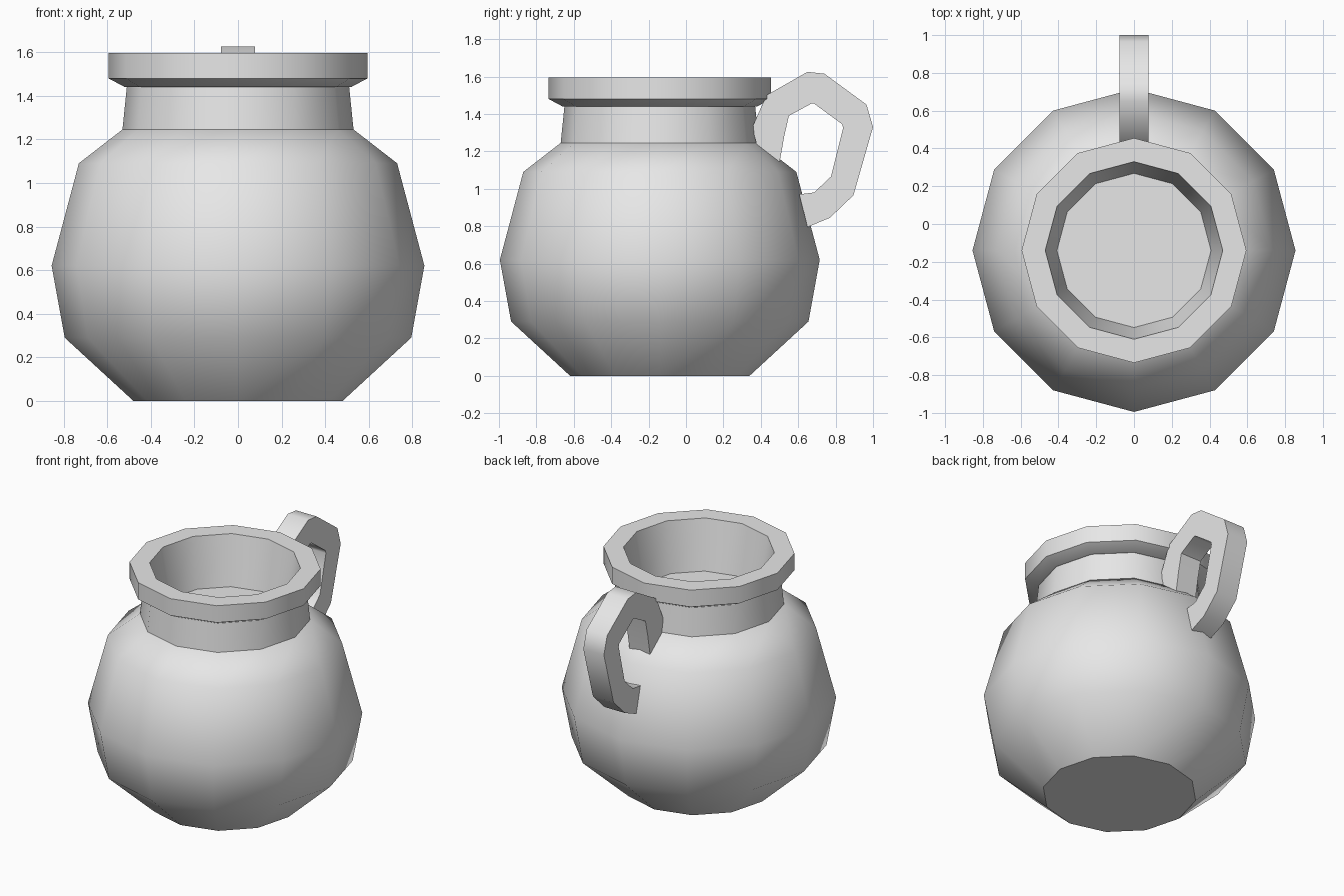
import bpy
import bmesh
from math import sin, cos, pi, radians

cube = bpy.data.objects.get("Cube")
if cube:
    bpy.data.objects.remove(cube, do_unlink=True)

SIDES = 12
CENTRE_Y = -0.14

clay = bpy.data.materials.new("grey clay")
clay.use_nodes = True
grey = (0.8, 0.8, 0.8, 1)
clay.diffuse_color = grey
clay.node_tree.nodes["Principled BSDF"].inputs["Base Color"].default_value = grey


def finish(name, bm):
    bmesh.ops.recalc_face_normals(bm, faces=bm.faces)
    mesh = bpy.data.meshes.new(name)
    bm.to_mesh(mesh)
    bm.free()
    mesh.materials.append(clay)
    obj = bpy.data.objects.new(name, mesh)
    bpy.context.collection.objects.link(obj)
    bpy.ops.object.select_all(action='DESELECT')
    obj.select_set(True)
    bpy.context.view_layer.objects.active = obj
    bpy.ops.object.shade_smooth_by_angle(angle=radians(40))
    return obj


def turned(name, profile):
    """Turn a (radius, height) profile and cap both ends."""
    bm = bmesh.new()
    rings = []
    for r, z in profile:
        angles = [2 * pi * i / SIDES for i in range(SIDES)]
        rings.append([bm.verts.new((r * cos(a), r * sin(a) + CENTRE_Y, z))
                      for a in angles])
    for low, high in zip(rings, rings[1:]):
        for i in range(SIDES):
            j = (i + 1) % SIDES
            bm.faces.new((low[i], low[j], high[j], high[i]))
    bm.faces.new(rings[0])
    bm.faces.new(rings[-1])
    return finish(name, bm)


# Round belly of the pot
turned("pot_body", [(0.48, 0), (0.795, 0.29), (0.855, 0.62),
                    (0.73, 1.09), (0.53, 1.245)])

# Neck, flared rim and shallow inside
turned("neck_and_rim", [(0.53, 1.245), (0.51, 1.44), (0.52, 1.44),
                        (0.595, 1.48), (0.595, 1.595), (0.47, 1.595),
                        (0.408, 1.26)])

# Handle: paired outer and inner (y, z) points, given thickness along x
outer = [(0.40, 1.14), (0.355, 1.33), (0.43, 1.50), (0.65, 1.625),
         (0.74, 1.615), (0.965, 1.45), (1.0, 1.33), (0.895, 0.965),
         (0.77, 0.845), (0.65, 0.795)]
inner = [(0.50, 1.14), (0.525, 1.28), (0.55, 1.39), (0.67, 1.455),
         (0.685, 1.455), (0.835, 1.345), (0.84, 1.325), (0.775, 1.065),
         (0.685, 0.98), (0.605, 0.97)]
bm = bmesh.new()
sections = []
for (oy, oz), (iy, iz) in zip(outer, inner):
    sections.append([bm.verts.new(p) for p in (
        (-0.078, oy, oz), (0.078, oy, oz), (0.078, iy, iz), (-0.078, iy, iz))])
for a, b in zip(sections, sections[1:]):
    for i in range(4):
        j = (i + 1) % 4
        bm.faces.new((a[i], a[j], b[j], b[i]))
bm.faces.new(sections[0])
bm.faces.new(sections[-1])
finish("handle", bm)
